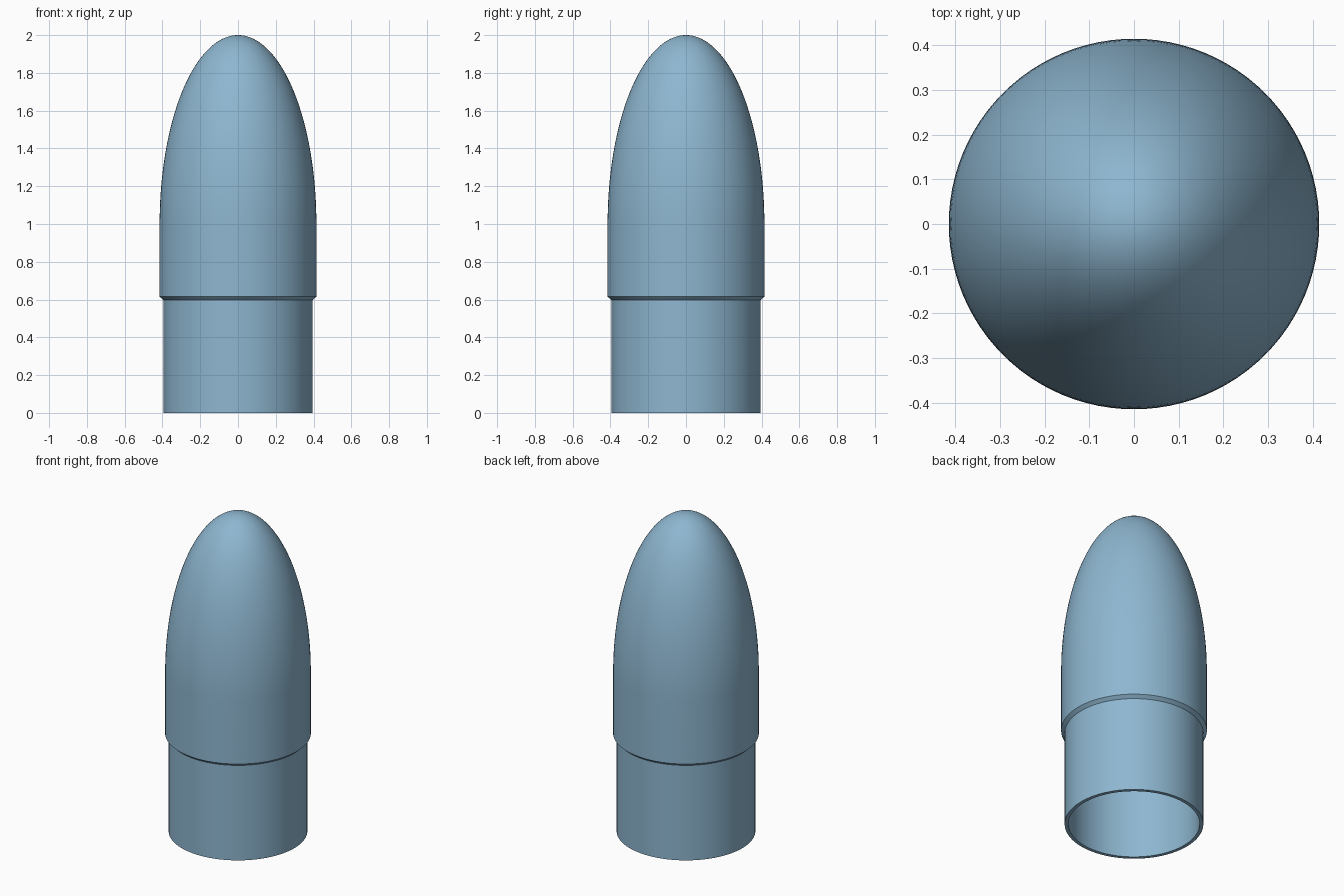
import bpy, bmesh, math

if "Cube" in bpy.data.objects:
    bpy.data.objects.remove(bpy.data.objects["Cube"])

SEGMENTS = 96
STEPS = 40

blue = bpy.data.materials.new("light steel blue")
blue.diffuse_color = (0.27, 0.47, 0.63, 1.0)
blue.use_nodes = True
blue.node_tree.nodes["Principled BSDF"].inputs["Base Color"].default_value = blue.diffuse_color


def dome(radius, base, top):
    """Half-ellipse profile from the base ring up to the tip."""
    pts = []
    for i in range(STEPS + 1):
        a = math.pi / 2 * i / STEPS
        pts.append((radius * math.cos(a), base + (top - base) * math.sin(a)))
    pts[-1] = (0.0, top)
    return pts


def revolve(name, profile, material):
    """Spin an (r, z) profile round the z axis."""
    bm = bmesh.new()
    verts = [bm.verts.new((r, 0, z)) for r, z in profile]
    edges = [bm.edges.new(p) for p in zip(verts, verts[1:])]
    bmesh.ops.spin(bm, geom=verts + edges, cent=(0, 0, 0), axis=(0, 0, 1),
                   angle=2 * math.pi, steps=SEGMENTS, use_merge=True)
    bmesh.ops.remove_doubles(bm, verts=bm.verts[:], dist=1e-5)
    bmesh.ops.recalc_face_normals(bm, faces=bm.faces[:])
    mesh = bpy.data.meshes.new(name)
    bm.to_mesh(mesh)
    bm.free()
    mesh.materials.append(material)
    obj = bpy.data.objects.new(name, mesh)
    bpy.context.collection.objects.link(obj)
    bpy.context.view_layer.objects.active = obj
    obj.select_set(True)
    bpy.ops.object.shade_smooth_by_angle(angle=math.radians(30))
    obj.select_set(False)
    return obj


# Outer skin: tip, straight band, bevelled lip, narrower shoulder
outer = dome(0.415, 1.0, 2.0)[::-1]
outer += [(0.415, 0.615), (0.395, 0.597), (0.395, 0.0)]

# Hollow inside: bottom rim, straight bore, inner dome
inner = [(0.374, 0.0)] + dome(0.374, 1.0, 1.98)

revolve("hollow_nose_cone", outer + inner, blue)
